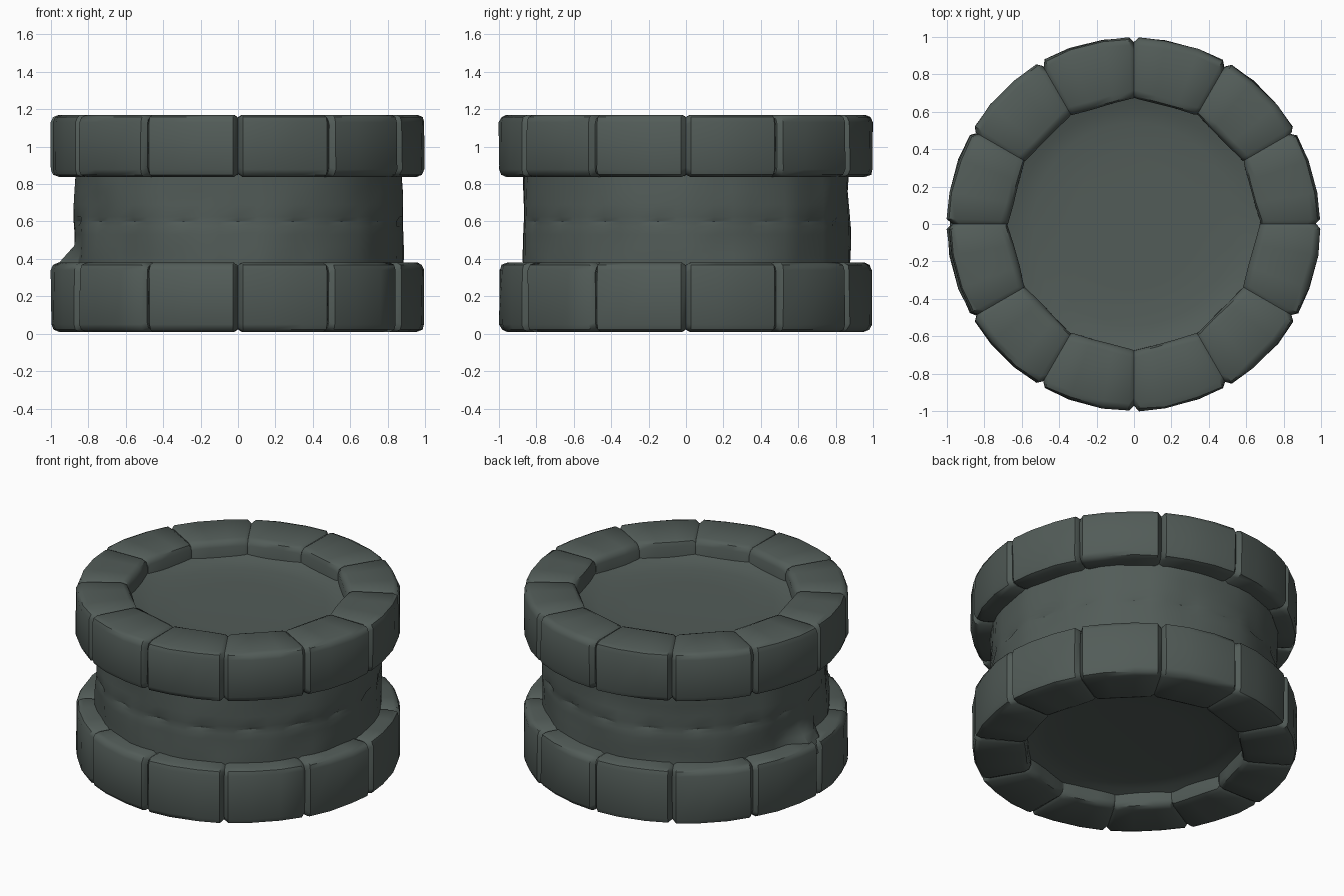
import bpy, bmesh, random
from math import sin, cos, pi, radians
from mathutils import Vector, noise

random.seed(4)
if "Cube" in bpy.data.objects:
    bpy.data.objects.remove(bpy.data.objects["Cube"])

# One dark green-grey stone colour
stone = bpy.data.materials.new("dark_stone")
stone.use_nodes = True
COLOUR = (0.085, 0.107, 0.098, 1)
stone.diffuse_color = COLOUR
bsdf = stone.node_tree.nodes["Principled BSDF"]
bsdf.inputs["Base Color"].default_value = COLOUR
bsdf.inputs["Roughness"].default_value = 0.9


def finish(bm, name, angle):
    bmesh.ops.recalc_face_normals(bm, faces=bm.faces)
    mesh = bpy.data.meshes.new(name)
    bm.to_mesh(mesh)
    bm.free()
    mesh.materials.append(stone)
    obj = bpy.data.objects.new(name, mesh)
    bpy.context.collection.objects.link(obj)
    bpy.ops.object.select_all(action="DESELECT")
    obj.select_set(True)
    bpy.context.view_layer.objects.active = obj
    bpy.ops.object.shade_smooth_by_angle(angle=radians(angle))
    return obj


def polar(r, a, z):
    return Vector((r * cos(a), r * sin(a), z))


def bridge(bm, loops, closed):
    """Skin a row of equal closed loops; closed joins last to first."""
    n = len(loops[0])
    for i in range(len(loops) - (0 if closed else 1)):
        a, b = loops[i], loops[(i + 1) % len(loops)]
        for j in range(n):
            k = (j + 1) % n
            bm.faces.new((a[j], a[k], b[k], b[j]))


def rounded_section(r0, r1, z0, z1, c):
    """Radius/height outline with softened corners."""
    pts = []
    corners = ((r1 - c, z0 + c, -90), (r1 - c, z1 - c, 0),
               (r0 + c, z1 - c, 90), (r0 + c, z0 + c, 180))
    for r, z, start in corners:
        for step in (0, 45, 90):
            t = radians(start + step)
            pts.append((r + c * cos(t), z + c * sin(t)))
    return pts


def stone_ring(name, z0, z1):
    """Twelve wedge stones with worn, slightly pinched ends."""
    bm = bmesh.new()
    half = pi / 12
    for s in range(12):
        centre = (s + 0.5) * pi / 6
        worn = random.uniform(-0.006, 0.004)
        loops = []
        for t in (-1, -0.9, -0.35, 0.35, 0.9, 1):
            a = t * half
            pinch = random.uniform(0.022, 0.032) if abs(t) == 1 else 0
            inner = 0.677 * cos(half) / cos(a)
            outer = 0.998 + worn - pinch
            sec = rounded_section(inner, outer, z0 + pinch * 0.5,
                                  z1 - pinch * 0.5, 0.04)
            loop = []
            for r, z in sec:
                wear = random.uniform(-0.006, 0.002)
                loop.append(bm.verts.new(polar(r + wear, centre + a, z)))
            loops.append(loop)
        bridge(bm, loops, False)
        bm.faces.new(loops[0])
        bm.faces.new(loops[-1])
    return finish(bm, name, 42)


stone_ring("lower_stone_ring", 0.01, 0.38)
stone_ring("upper_stone_ring", 0.838, 1.17)

# Drum wall: weathered blocks in two courses, chipped where joints meet
SEGMENTS = 54
bm = bmesh.new()
rows = []
for z in (0.3, 0.37, 0.42, 0.47, 0.53, 0.575, 0.6, 0.625, 0.69, 0.76, 0.82, 0.9):
    row = []
    for i in range(SEGMENTS):
        a = i * 2 * pi / SEGMENTS - pi / 2
        p = polar(0.88, a, z)
        r = 0.878 + 0.02 * noise.noise(p * 4)
        if i % 3 == 0:
            r -= 0.022 if z == 0.6 else 0.005
        # Fallen rubble banked against the wall on one side
        if z < 0.48 and abs(i * 360 / SEGMENTS - 270) < 10:
            r = max(r, 0.985 - max(0, z - 0.35) * 0.9)
        row.append(bm.verts.new(polar(r, a, z)))
    rows.append(row)
bridge(bm, rows, False)
finish(bm, "drum_wall", 35)


def dished_floor(name, z, rise):
    """Round floor that curls up where it meets the ring."""
    bm = bmesh.new()
    loops = []
    for r, lift in ((0.35, 0), (0.54, 0.1), (0.62, 0.4), (0.7, 1)):
        loops.append([bm.verts.new(polar(r, i * pi / 24, z + rise * lift))
                      for i in range(48)])
    bridge(bm, loops, False)
    bm.faces.new(loops[0])
    obj = finish(bm, name, 60)
    # Make the floor face out of the well
    if obj.data.polygons[-1].normal.z * rise < 0:
        obj.data.flip_normals()
    return obj


dished_floor("top_floor", 1.03, 0.05)
dished_floor("bottom_floor", 0.14, -0.05)
